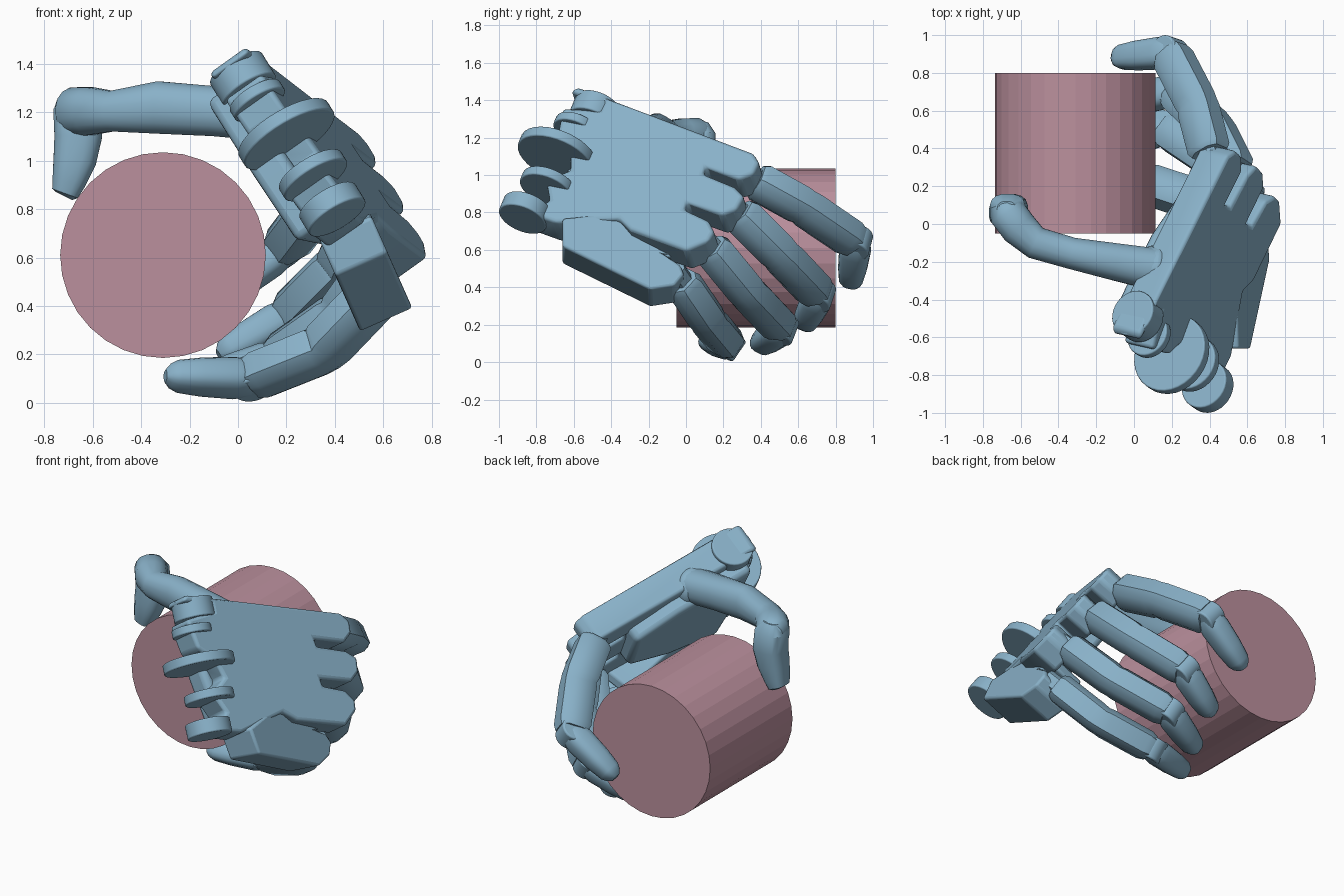
import bpy, bmesh, math
from mathutils import Vector as V, Matrix

if "Cube" in bpy.data.objects:
    bpy.data.objects.remove(bpy.data.objects["Cube"])


def material(name, rgb):
    m = bpy.data.materials.new(name)
    m.diffuse_color = (*rgb, 1)
    m.use_nodes = True
    m.node_tree.nodes["Principled BSDF"].inputs["Base Color"].default_value = m.diffuse_color
    return m


BLUE = material("blue", (0.25, 0.44, 0.58))
PINK = material("pink", (0.50, 0.28, 0.34))
N = V((0.80, -0.18, 0.57))          # outward direction of the back of the hand
ACROSS = V((0.49, -0.34, -0.80)).normalized()
BOX = [(1, 0.5), (0.62, 1), (-0.62, 1), (-1, 0.5), (-1, -0.5), (-0.62, -1), (0.62, -1), (1, -0.5)]


def rounded(power, segs=16):
    """Unit superellipse section."""
    out = []
    for k in range(segs):
        a = 2 * math.pi * (k + 0.5) / segs
        out.append(tuple(math.copysign(abs(f(a)) ** power, f(a)) for f in (math.cos, math.sin)))
    return out


def finish(bm, name, mat=BLUE, bevel=0, angle=35):
    bmesh.ops.recalc_face_normals(bm, faces=bm.faces)
    me = bpy.data.meshes.new(name)
    bm.to_mesh(me)
    bm.free()
    ob = bpy.data.objects.new(name, me)
    bpy.context.collection.objects.link(ob)
    me.materials.append(mat)
    if bevel:
        mod = ob.modifiers.new("bevel", 'BEVEL')
        mod.width, mod.segments = bevel, 3
        mod.limit_method = 'ANGLE'
        mod.angle_limit = math.radians(25)
    bpy.ops.object.select_all(action='DESELECT')
    ob.select_set(True)
    bpy.context.view_layer.objects.active = ob
    bpy.ops.object.shade_smooth_by_angle(angle=math.radians(angle))
    return ob


def plate(name, outline, n, d, top, bottom, bevel):
    """Side-view (y, z) outline laid on the plane n.p = d and thickened inward."""
    bm = bmesh.new()
    pts = [V(((d - n.y * y - n.z * z) / n.x, y, z)) for y, z in outline]
    a = [bm.verts.new(p - n * top) for p in pts]
    b = [bm.verts.new(p - n * bottom) for p in pts]
    bm.faces.new(a)
    bm.faces.new(b[::-1])
    for i in range(len(a)):
        j = (i + 1) % len(a)
        bm.faces.new((a[i], b[i], b[j], a[j]))
    return finish(bm, name, bevel=bevel)


def loft(name, pts, sizes, side, section):
    """Section scaled by (half width, half depth) along a path."""
    bm = bmesh.new()
    pts = [V(p) for p in pts]
    rings = []
    for i, p in enumerate(pts):
        t = (pts[min(i + 1, len(pts) - 1)] - pts[max(i - 1, 0)]).normalized()
        s = (side - t * side.dot(t)).normalized()
        u = t.cross(s)
        rings.append([bm.verts.new(p + s * c * sizes[i][0] + u * q * sizes[i][1])
                      for c, q in section])
    for r0, r1 in zip(rings, rings[1:]):
        for k in range(len(section)):
            m = (k + 1) % len(section)
            bm.faces.new((r0[k], r0[m], r1[m], r1[k]))
    bm.faces.new(rings[0][::-1])
    bm.faces.new(rings[-1])
    return finish(bm, name)


def disc(name, centre, axis, r, length, mat=BLUE, angle=30, bevel=0):
    bm = bmesh.new()
    rot = V((0, 0, 1)).rotation_difference(axis).to_matrix().to_4x4()
    bmesh.ops.create_cone(bm, cap_ends=True, segments=32, radius1=r, radius2=r,
                          depth=length, matrix=Matrix.Translation(centre) @ rot)
    return finish(bm, name, mat, bevel, angle)


# Held cylinder, faceted
disc("held_cylinder", (-0.31, 0.375, 0.61), V((0, 1, 0)), 0.425, 0.85, PINK, 5)

# Back of the hand, with knuckle lobes and wrist notches
plate("palm_back", [
    (-0.58, 1.475), (0.36, 1.12), (0.39, 1.07), (0.36, 1.01), (0.28, 0.98),
    (0.10, 1.05), (0.09, 1.01), (0.26, 0.94), (0.31, 0.89), (0.27, 0.82),
    (0.19, 0.79), (0.0, 0.86), (-0.01, 0.82), (0.12, 0.76), (0.15, 0.70),
    (0.12, 0.65), (0.0, 0.60), (-0.3, 0.71), (-0.36, 0.77), (-0.70, 0.75),
    (-0.84, 0.80), (-0.73, 0.87), (-0.75, 0.98), (-0.62, 1.03), (-0.62, 1.13),
    (-0.69, 1.21), (-0.66, 1.36), (-0.46, 1.35), (-0.44, 1.39), (-0.62, 1.45)],
    N, 0.97, 0, 0.19, 0.025)

# Inner palm and little-finger side bar
plate("palm_inner", [(-0.55, 1.41), (-0.1, 1.24), (0.12, 1.1), (0.0, 0.85),
                     (-0.35, 0.80), (-0.72, 0.82), (-0.66, 1.1)],
      N, 0.97, 0.12, 0.28, 0.035)
plate("little_finger_bar", [(-0.66, 0.77), (-0.36, 0.80), (-0.3, 0.74), (0.0, 0.62),
                            (0.0, 0.56), (-0.10, 0.57), (-0.03, 0.52), (-0.01, 0.47),
                            (-0.06, 0.41), (-0.19, 0.39), (-0.66, 0.62)],
      V((0.9, 0, 0.4)), 0.805, 0, 0.24, 0.015)

# Wrist hinge discs
for i, (c, r, w) in enumerate([((0.02, -0.49, 1.335), 0.125, 0.12),
                               ((0.08, -0.59, 1.25), 0.12, 0.05),
                               ((0.20, -0.69, 1.11), 0.215, 0.06),
                               ((0.31, -0.74, 0.94), 0.15, 0.055),
                               ((0.39, -0.86, 0.80), 0.135, 0.09)]):
    disc(f"wrist_disc_{i + 1}", c, ACROSS, r, w, bevel=0.008)

# Fingers: knuckle, bent phalanx and tip
FINGERS = {
    "index": [(0.41, 0.34, 0.99), (0.335, 0.63, 0.83), (0.19, 0.91, 0.64), (-0.10, 0.88, 0.42)],
    "middle": [(0.55, 0.25, 0.83), (0.42, 0.51, 0.57), (0.21, 0.71, 0.36), (-0.07, 0.63, 0.20)],
    "ring": [(0.63, 0.10, 0.65), (0.43, 0.33, 0.37), (0.16, 0.51, 0.18), (-0.15, 0.39, 0.09)],
    "little": [(0.59, -0.05, 0.47), (0.35, 0.12, 0.22), (0.05, 0.22, 0.10), (-0.29, 0.12, 0.11)],
}
for name, path in FINGERS.items():
    p = [V(q) for q in path]
    side = (p[2] - p[1]).cross(p[3] - p[2]).normalized()
    w, h = 0.09, 0.10
    # knuckle link
    loft(name + "_link", [p[0].lerp(p[1], -0.1), p[0].lerp(p[1], 0.35)],
         [(0.055, 0.06)] * 2, side, BOX)
    # chamfered phalanx with a slight waist at the middle joint
    path = [p[0].lerp(p[1], t) for t in (0.12, 0.2, 0.9)] + [p[1]]
    path += [p[1].lerp(p[2], t) for t in (0.1, 0.86, 0.98)]
    loft(name + "_phalanx", path,
         [(w * q, h * q) for q in (0.85, 1, 1, 0.95, 0.99, 0.98, 0.85)], side, BOX)
    # tapered fingertip
    tip = [p[2].lerp(p[3], t) for t in (-0.15, 0.0, 0.2, 0.6, 0.88, 0.97, 1.03)]
    loft(name + "_tip", tip,
         [(0.08 * q, 0.086 * q) for q in (0.5, 0.85, 0.98, 0.9, 0.76, 0.58, 0.3)],
         side, rounded(0.72))
    # hinge pin
    disc(name + "_tip_hinge", p[2], side, 0.08, 0.13, bevel=0.01)

# Thumb: curved shaft and bent tip
loft("thumb_shaft",
     [(0.15, -0.24, 1.18), (0.06, -0.23, 1.19), (-0.1, -0.20, 1.205), (-0.33, -0.155, 1.22),
      (-0.52, -0.10, 1.205), (-0.61, -0.02, 1.205), (-0.67, 0.06, 1.20), (-0.69, 0.11, 1.20),
      (-0.70, 0.14, 1.20)],
     [(0.11, 0.11), (0.11, 0.105), (0.10, 0.105), (0.085, 0.11), (0.088, 0.085),
      (0.1, 0.1), (0.1, 0.105), (0.075, 0.08), (0.03, 0.03)], V((0, 1, 0)), rounded(0.9))
loft("thumb_tip",
     [(-0.675, 0.07, 1.28), (-0.67, 0.07, 1.22), (-0.66, 0.07, 1.10), (-0.675, 0.06, 1.00),
      (-0.70, 0.06, 0.91), (-0.715, 0.06, 0.865), (-0.72, 0.06, 0.855)],
     [(0.05, 0.05), (0.09, 0.095), (0.09, 0.1), (0.088, 0.09), (0.075, 0.07),
      (0.065, 0.057), (0.045, 0.04)], V((0, 1, 0)), rounded(0.72))
disc("thumb_socket", (0.12, -0.24, 1.17), V((1, 0.0, 0.2)), 0.125, 0.12, bevel=0.03)
